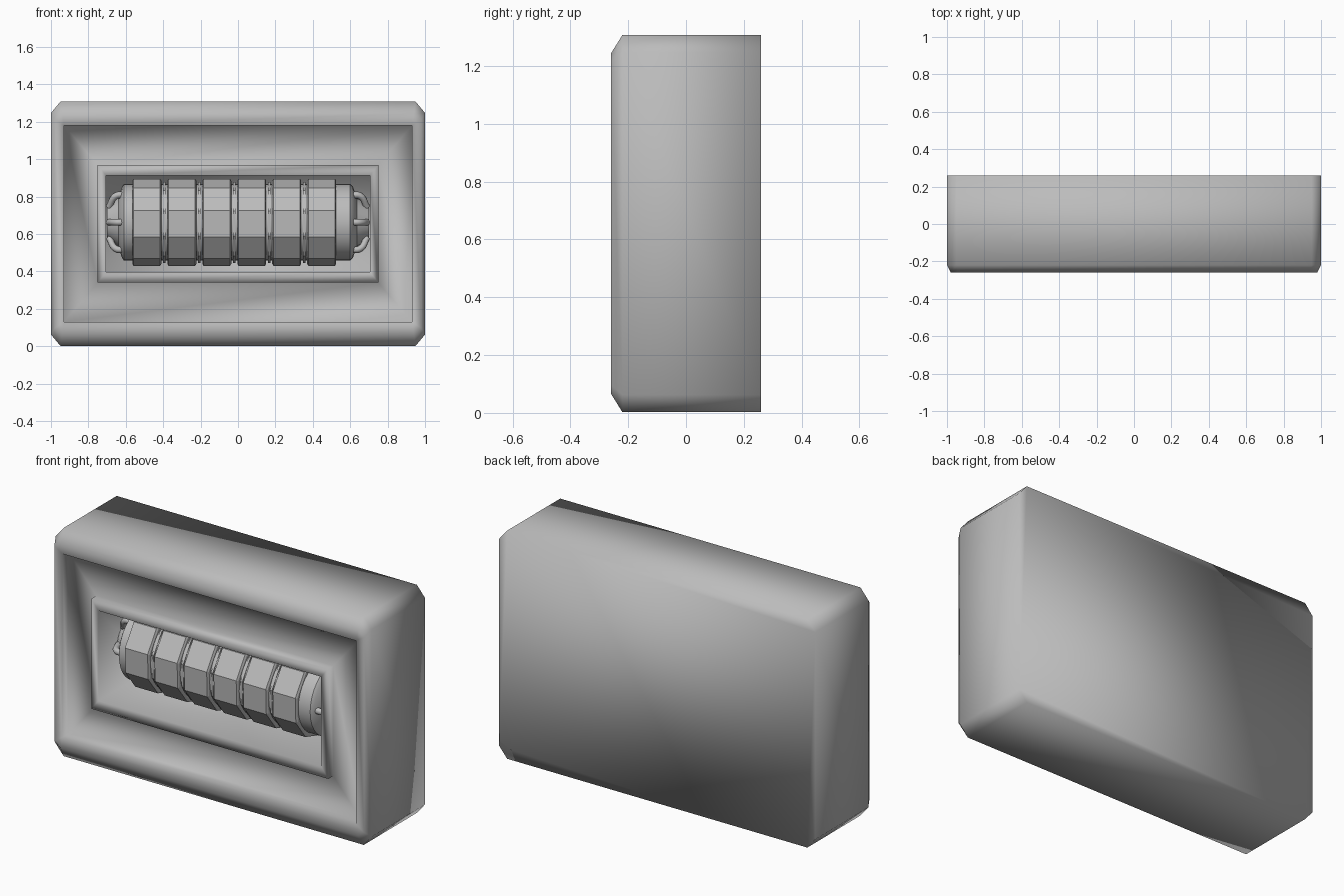
import bpy, bmesh
from math import sin, cos, pi, radians
from mathutils import Vector, Matrix

if "Cube" in bpy.data.objects:
    bpy.data.objects.remove(bpy.data.objects["Cube"])

grey = bpy.data.materials.new("plain_grey")
grey.use_nodes = True
grey.diffuse_color = (0.5, 0.5, 0.5, 1)
grey.node_tree.nodes["Principled BSDF"].inputs["Base Color"].default_value = (0.5, 0.5, 0.5, 1)

MID_Z = 0.655
AXIS = Vector((0, 0, 0.6625))


def finish(bm, name, smooth):
    bmesh.ops.remove_doubles(bm, verts=bm.verts, dist=1e-5)
    bmesh.ops.recalc_face_normals(bm, faces=bm.faces)
    for f in bm.faces:
        f.smooth = smooth
    mesh = bpy.data.meshes.new(name)
    bm.to_mesh(mesh)
    bm.free()
    mesh.materials.append(grey)
    obj = bpy.data.objects.new(name, mesh)
    bpy.context.collection.objects.link(obj)
    return obj


def loft(name, rings, smooth):
    """Skin a list of equal-length point rings and cap both ends."""
    bm = bmesh.new()
    loops = [[bm.verts.new(p) for p in ring] for ring in rings]
    n = len(loops[0])
    for a, b in zip(loops, loops[1:]):
        for i in range(n):
            j = (i + 1) % n
            bm.faces.new((a[i], a[j], b[j], b[i]))
    bm.faces.new(loops[0])
    bm.faces.new(loops[-1])
    return finish(bm, name, smooth)


def frame_ring(w, h, y, cx=0, cz=0):
    """Rectangle facing the front, with optionally clipped corners."""
    quarter = [(w, h - cz), (w - cx, h)]
    pts = []
    for sx, sz in ((1, 1), (-1, 1), (-1, -1), (1, -1)):
        corner = quarter if sx * sz > 0 else quarter[::-1]
        pts += [(sx * x, y, MID_Z + sz * z) for x, z in corner]
    return pts


def drum_ring(x, r, sides, phase=0):
    return [AXIS + Vector((x, r * cos(phase + 2 * pi * i / sides),
                           r * sin(phase + 2 * pi * i / sides))) for i in range(sides)]


# Housing: clipped outer box, sunken channel, raised bezel and deep opening
loft("housing", [
    frame_ring(1, 0.6525, 0.26, 0.05, 0.06),
    frame_ring(1, 0.6525, -0.22, 0.05, 0.06),
    frame_ring(0.98, 0.588, -0.26, 0.04, 0.03),
    frame_ring(0.93, 0.525, -0.26),
    frame_ring(0.93, 0.525, -0.21),
    frame_ring(0.75, 0.315, -0.21),
    frame_ring(0.75, 0.315, -0.255),
    frame_ring(0.705, 0.2575, -0.255),
    frame_ring(0.705, 0.2575, 0.245),
], True)

# Drum core with tapered ends
loft("drum_core", [drum_ring(x, r, 32) for x, r in (
    (-0.7, 0.09), (-0.64, 0.13), (-0.62, 0.19), (-0.61, 0.205),
    (0.6, 0.205), (0.615, 0.19), (0.635, 0.13), (0.7, 0.09))], True)
bpy.context.view_layer.objects.active = bpy.data.objects["drum_core"]
bpy.data.objects["drum_core"].select_set(True)
bpy.ops.object.shade_smooth_by_angle(angle=radians(30))

# Six ten-sided drum segments with a thin collar in each gap
for k in range(6):
    x0 = -0.565 + 0.187 * k
    x1 = x0 + 0.155
    loft(f"drum_segment_{k + 1}", [drum_ring(x, r, 10, radians(92)) for x, r in (
        (x0, 0.222), (x0 + 0.006, 0.2325), (x1 - 0.006, 0.2325), (x1, 0.222))], False)
    if k < 5:
        loft(f"drum_collar_{k + 1}", [drum_ring(x, 0.217, 10, radians(92))
                                      for x in (x1 + 0.01, x1 + 0.022)], False)

# Bent pipes joining each drum end to the opening's side walls
for side, label in ((1, "left"), (-1, "right")):
    for k in range(6):
        curve = bpy.data.curves.new(f"{label}_pipe_{k + 1}", "CURVE")
        curve.dimensions = "3D"
        curve.bevel_depth = 0.018
        curve.bevel_resolution = 2
        curve.use_fill_caps = True
        curve.resolution_u = 8
        spline = curve.splines.new("BEZIER")
        path = ((0.6, 0.165), (0.65, 0.165), (0.69, 0.095))
        spline.bezier_points.add(len(path) - 1)
        a = pi + k * pi / 3
        for bp, (x, r) in zip(spline.bezier_points, path):
            bp.co = AXIS + Vector((side * x, r * cos(a), r * sin(a)))
            bp.handle_left_type = bp.handle_right_type = "AUTO"
        curve.materials.append(grey)
        pipe = bpy.data.objects.new(curve.name, curve)
        bpy.context.collection.objects.link(pipe)
